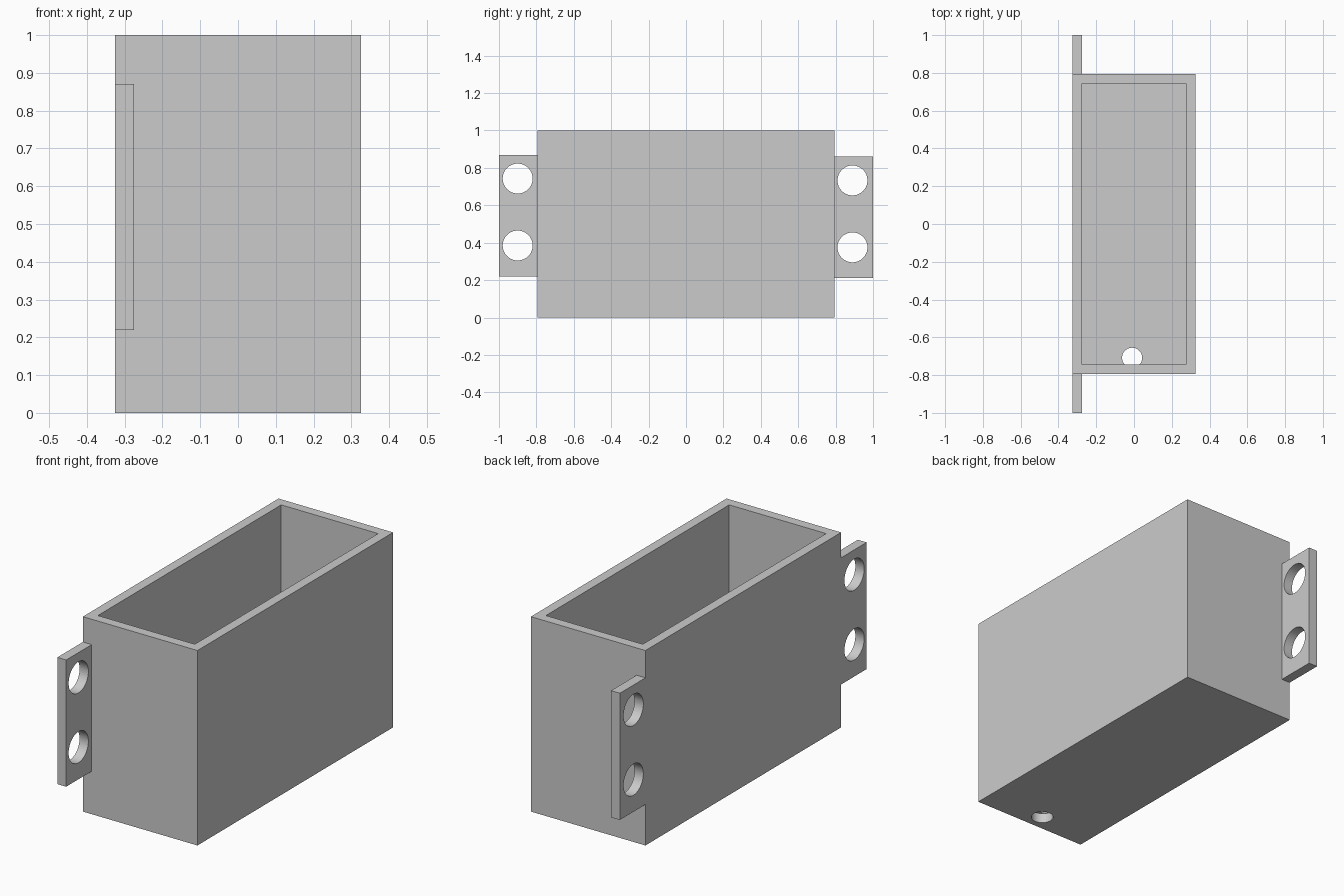
import bpy, math

cube = bpy.data.objects.get("Cube")
if cube:
    bpy.data.objects.remove(cube, do_unlink=True)

grey = bpy.data.materials.new("light_grey")
grey.use_nodes = True
COLOUR = (0.6, 0.6, 0.6, 1)
grey.diffuse_color = COLOUR
grey.node_tree.nodes["Principled BSDF"].inputs["Base Color"].default_value = COLOUR

HALF_X, HALF_Y, HEIGHT, WALL = 0.325, 0.793, 1.0, 0.05


def box(name, low, high):
    """Box between two corners."""
    centre = [(a + b) / 2 for a, b in zip(low, high)]
    bpy.ops.mesh.primitive_cube_add(size=1, location=centre)
    ob = bpy.context.object
    ob.name = name
    ob.scale = [b - a for a, b in zip(low, high)]
    bpy.ops.object.transform_apply(location=True, rotation=False, scale=True)
    ob.data.materials.append(grey)
    return ob


def cylinder(name, centre, radius, depth, rotation=(0, 0, 0)):
    bpy.ops.mesh.primitive_cylinder_add(vertices=64, radius=radius, depth=depth,
                                        location=centre, rotation=rotation)
    ob = bpy.context.object
    ob.name = name
    ob.data.materials.append(grey)
    return ob


def cut(target, cutter):
    """Subtract the cutter from the target and discard it."""
    cutter.hide_render = True
    mod = target.modifiers.new("cut", "BOOLEAN")
    mod.operation = "DIFFERENCE"
    mod.solver = "EXACT"
    mod.object = cutter
    bpy.ops.object.select_all(action="DESELECT")
    target.select_set(True)
    bpy.context.view_layer.objects.active = target
    bpy.ops.object.modifier_apply(modifier=mod.name)
    bpy.data.objects.remove(cutter, do_unlink=True)
    bpy.ops.object.shade_smooth_by_angle(angle=math.radians(30))


# Open-topped box with a drain hole in its floor
body = box("box_body", (-HALF_X, -HALF_Y, 0), (HALF_X, HALF_Y, HEIGHT))
cut(body, box("cavity_cutter", (WALL - HALF_X, WALL - HALF_Y, WALL),
              (HALF_X - WALL, HALF_Y - WALL, HEIGHT + WALL)))
cut(body, cylinder("drain_cutter", (-0.01, -0.708, 0), 0.053, 2 * WALL + 0.002))

# Mounting flanges flush with one long side, each with two screw holes
for name, side, base, hole_y in (("front_flange", -1, 0.22, -0.90),
                                 ("back_flange", 1, 0.21, 0.89)):
    near, far = sorted((side * HALF_Y, side))
    flange = box(name, (-HALF_X, near, base), (WALL - HALF_X, far, base + 0.65))
    for height in (0.165, 0.523):
        centre = ((WALL / 2) - HALF_X, hole_y, base + height)
        cut(flange, cylinder("screw_cutter", centre, 0.08, 4 * WALL,
                             (0, math.pi / 2, 0)))
